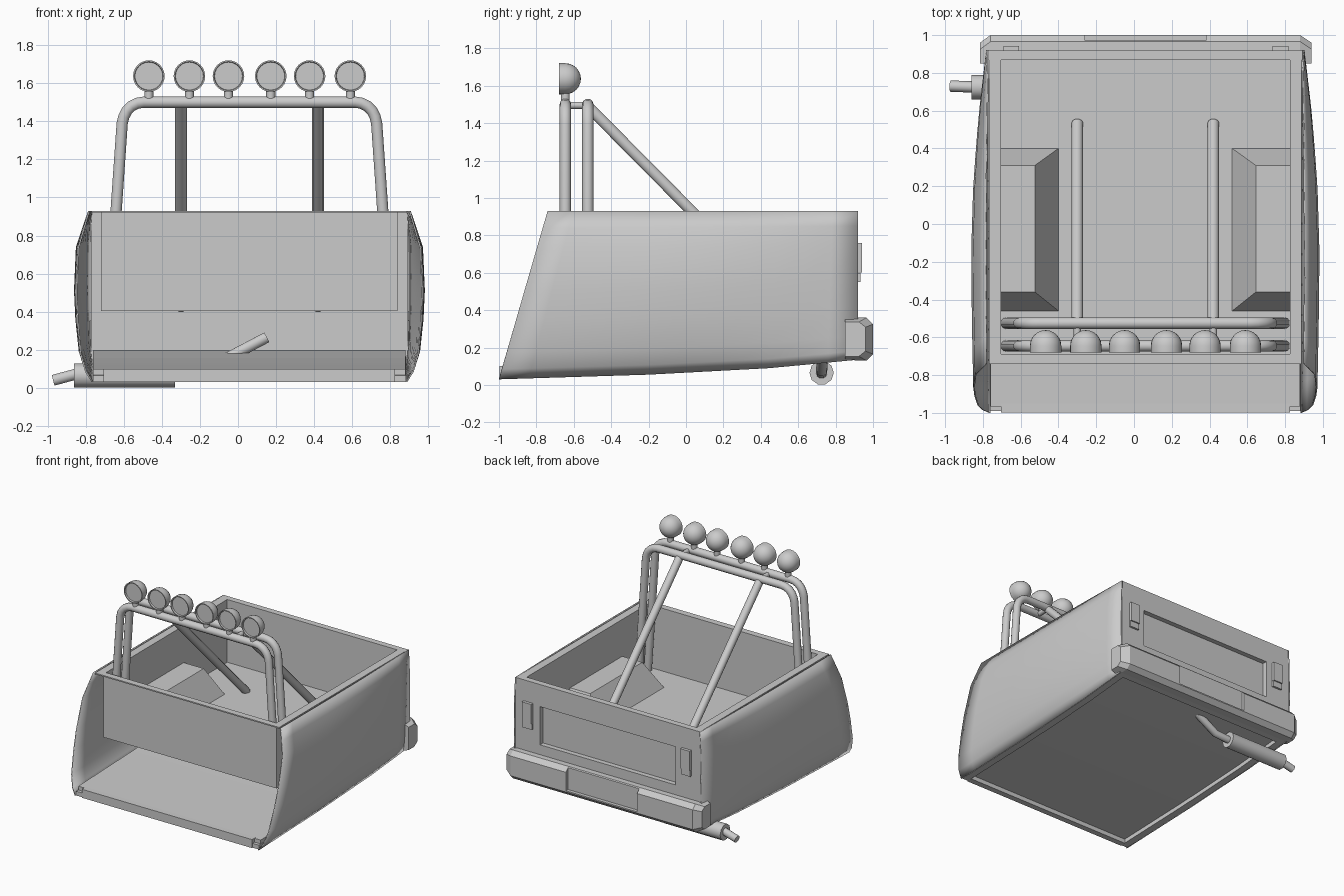
import bpy, bmesh, math

if "Cube" in bpy.data.objects:
    bpy.data.objects.remove(bpy.data.objects["Cube"])

CX = 0.06  # body centre line


def finish(name, bm, smooth=False, fix=True):
    if fix:
        bmesh.ops.recalc_face_normals(bm, faces=bm.faces)
    me = bpy.data.meshes.new(name)
    bm.to_mesh(me)
    bm.free()
    ob = bpy.data.objects.new(name, me)
    bpy.context.collection.objects.link(ob)
    if smooth:
        bpy.ops.object.select_all(action='DESELECT')
        ob.select_set(True)
        bpy.context.view_layer.objects.active = ob
        bpy.ops.object.shade_smooth_by_angle(angle=math.radians(40))
    return ob


def frustum(name, lo, hi, lo2=None, hi2=None):
    """Box from corner lo to hi; lo2/hi2 give a different xy range for the top."""
    a, b = lo2 or lo, hi2 or hi
    bm = bmesh.new()
    rings = []
    for (p, q, z) in ((lo, hi, lo[2]), (a, b, hi[2])):
        rings.append([bm.verts.new((x, y, z)) for x, y in
                      ((p[0], p[1]), (q[0], p[1]), (q[0], q[1]), (p[0], q[1]))])
    bm.faces.new(rings[0])
    bm.faces.new(rings[1])
    for i in range(4):
        j = (i + 1) % 4
        bm.faces.new((rings[0][i], rings[0][j], rings[1][j], rings[1][i]))
    return finish(name, bm)


def loft(name, rings):
    """Closed solid through equal-length rings of points."""
    bm = bmesh.new()
    rs = [[bm.verts.new(p) for p in ring] for ring in rings]
    n = len(rs[0])
    for r0, r1 in zip(rs, rs[1:]):
        for k in range(n):
            bm.faces.new((r0[k], r0[(k + 1) % n], r1[(k + 1) % n], r1[k]))
    bm.faces.new(rs[0])
    bm.faces.new(rs[-1])
    return finish(name, bm)


def tube(name, pts, r):
    cu = bpy.data.curves.new(name, 'CURVE')
    cu.dimensions = '3D'
    cu.bevel_depth = r
    cu.bevel_resolution = 3
    cu.use_fill_caps = True
    sp = cu.splines.new('POLY')
    sp.points.add(len(pts) - 1)
    for p, c in zip(sp.points, pts):
        p.co = (*c, 1)
    sp.use_smooth = True
    ob = bpy.data.objects.new(name, cu)
    bpy.context.collection.objects.link(ob)
    return ob


def cut(ob, cutter):
    m = ob.modifiers.new('cut', 'BOOLEAN')
    m.operation = 'DIFFERENCE'
    m.solver = 'EXACT'
    m.object = cutter
    cutter.hide_render = True
    cutter.hide_viewport = True


def interp(t, table):
    for (a, va), (b, vb) in zip(table, table[1:]):
        if t <= b:
            return va + (vb - va) * (t - a) / (b - a)
    return table[-1][1]


BOTTOM = [(-1, .03), (-.2, .055), (.45, .09), (.92, .135)]
BULGE = [(0, -.005), (.06, .035), (.16, .065), (.35, .083), (.52, .09), (.78, .08), (.9, .045), (1, .015)]
FADE = [(0, .88), (.2, .96), (.4, 1), (.6, .88), (.8, .58), (1, .12)]

# Curved outer side panels
for s, side in ((-1, 'left'), (1, 'right')):
    bm = bmesh.new()
    rows = []
    for v, b in BULGE:
        row = []
        for i in range(13):
            u = i / 12
            yf = -1 + .26 * v
            y = yf + (.92 - yf) * u
            zb = interp(y, BOTTOM)
            row.append(bm.verts.new((CX + s * (.832 + b * interp(u, FADE)), y, zb + (.93 - zb) * v)))
        rows.append(row)
    for r0, r1 in zip(rows, rows[1:]):
        for i in range(12):
            f = (r0[i], r0[i + 1], r1[i + 1], r1[i])
            bm.faces.new(f if s > 0 else f[::-1])
    ob = finish(side + '_side_panel', bm, True, False)
    m = ob.modifiers.new('thickness', 'SOLIDIFY')
    m.thickness = .008


# Underbody floor following the bottom line, with a lower rim around it
def strip(name, x0, x1, y0, y1, dz0, dz1):
    rings = []
    for i in range(9):
        y = y0 + (y1 - y0) * i / 8
        z = interp(y, BOTTOM)
        rings.append([(x, y, z + d) for x, d in ((x0, dz0), (x1, dz0), (x1, dz1), (x0, dz1))])
    return loft(name, rings)


strip('underbody_floor', CX - .82, CX + .82, -.965, .9, .035, .067)
for s, side in ((-1, 'left'), (1, 'right')):
    strip(side + '_underbody_rim', CX + s * .765, CX + s * .822, -.99, .9, .001, .036)
frustum('front_sill', (CX - .765, -.998, .031), (CX + .765, -.95, .1))
strip('rear_underbody_rim', CX - .765, CX + .765, .85, .9, .001, .036)

# Cargo bed tub, rim and wheel arches
frustum('bed_floor', (CX - .77, -.70, .405), (CX + .77, .88, .42))
for s, side in ((-1, 'left'), (1, 'right')):
    a, b = sorted((CX + s * .765, CX + s * .778))
    frustum(side + '_bed_wall', (a, -.70, .405), (b, .88, .93))
    a, b = sorted((CX + s * .765, CX + s * .828))
    frustum(side + '_bed_rim', (a, -.74, .92), (b, .9, .93))
    base = sorted((CX + s * .77, CX + s * .46))
    top = sorted((CX + s * .77, CX + s * .585))
    frustum(side + '_wheel_arch', (base[0], -.46, .42), (base[1], .40, .63),
            (top[0], -.36), (top[1], .31))
frustum('bed_front_wall', (CX - .77, -.70, .405), (CX + .77, -.688, .93))
frustum('front_bed_rim', (CX - .77, -.74, .92), (CX + .77, -.688, .93))

# Tailgate with recess, and tail lights
gate = frustum('tailgate', (CX - .832, .868, .15), (CX + .832, .918, .93))
cut(gate, frustum('tailgate_cutter', (CX - .61, .878, .44), (CX + .61, 1.1, .75)))
for x in (-.65, .775):
    frustum('tail_light', (x - .042, .91, .6), (x + .042, .942, .76))
    frustum('tail_light_base', (x - .042, .91, .55), (x + .042, .934, .598))

# Rear bumper with angled, wrapped ends and a centre notch
prof = [(.85, .36), (.965, .36), (1, .325), (1, .165), (.965, .13), (.85, .13)]
bumper = loft('rear_bumper', [
    [(CX + x, y + (dy if y > .9 else 0), .245 + (z - .245) * k) for y, z in prof]
    for x, dy, k in ((-.875, -.04, .8), (-.82, 0, 1), (.82, 0, 1), (.88, -.04, .8))])
cut(bumper, frustum('bumper_inner_cutter', (CX - .835, .8, .1), (CX + .835, .9, .4)))
cut(bumper, frustum('bumper_notch_cutter', (CX - .32, .972, .175), (CX + .32, 1.1, .4)))

# Roll bar hoops
half = [(.735, .42), (.70, .93), (.668, 1.39)]
for k in range(1, 6):
    a = k / 5 * math.pi / 2
    half.append((.555 + .11 * math.cos(a), 1.39 + .11 * math.sin(a)))
for y in (-.645, -.525):
    pts = [(CX - x, y, z) for x, z in half] + [(CX + x, y, z) for x, z in reversed(half)]
    tube('roll_bar_hoop', pts, .031)
# Diagonal braces and short links between hoops
for x in (-.30, .42):
    tube('roll_bar_brace', [(x, -.525, 1.49), (x, .535, .42)], .031)
    tube('roll_bar_link', [(x, -.645, 1.495), (x, -.525, 1.495)], .02)

# Spot lamps: lathed dome shells on short posts
lamp = [(0, -.668), (.073, -.668), (.076, -.68), (.083, -.68), (.083, -.645)]
for k in range(1, 7):
    a = k / 6 * math.pi / 2
    lamp.append((.083 * math.cos(a), -.645 + .083 * math.sin(a)))
for x in (-.468, -.255, -.05, .172, .376, .59):
    bm = bmesh.new()
    vs = [bm.verts.new((x + r, y, 1.637)) for r, y in lamp]
    es = [bm.edges.new(e) for e in zip(vs, vs[1:])]
    bmesh.ops.spin(bm, geom=vs + es, cent=(x, 0, 1.637), axis=(0, 1, 0),
                   angle=math.tau, steps=24)
    bmesh.ops.remove_doubles(bm, verts=bm.verts, dist=1e-4)
    finish('spot_lamp', bm, True)
    tube('lamp_post', [(x, -.645, 1.51), (x, -.645, 1.58)], .024)

# Exhaust: muffler, tail tip and feed pipe
tube('muffler', [(-.86, .725, .065), (-.33, .725, .065)], .065)
tube('exhaust_tip', [(-.97, .73, .04), (-.84, .725, .075)], .03)
tube('exhaust_pipe', [(-.36, .725, .062), (-.2, .725, .075), (-.05, .73, .16), (.15, .745, .265)], .03)
